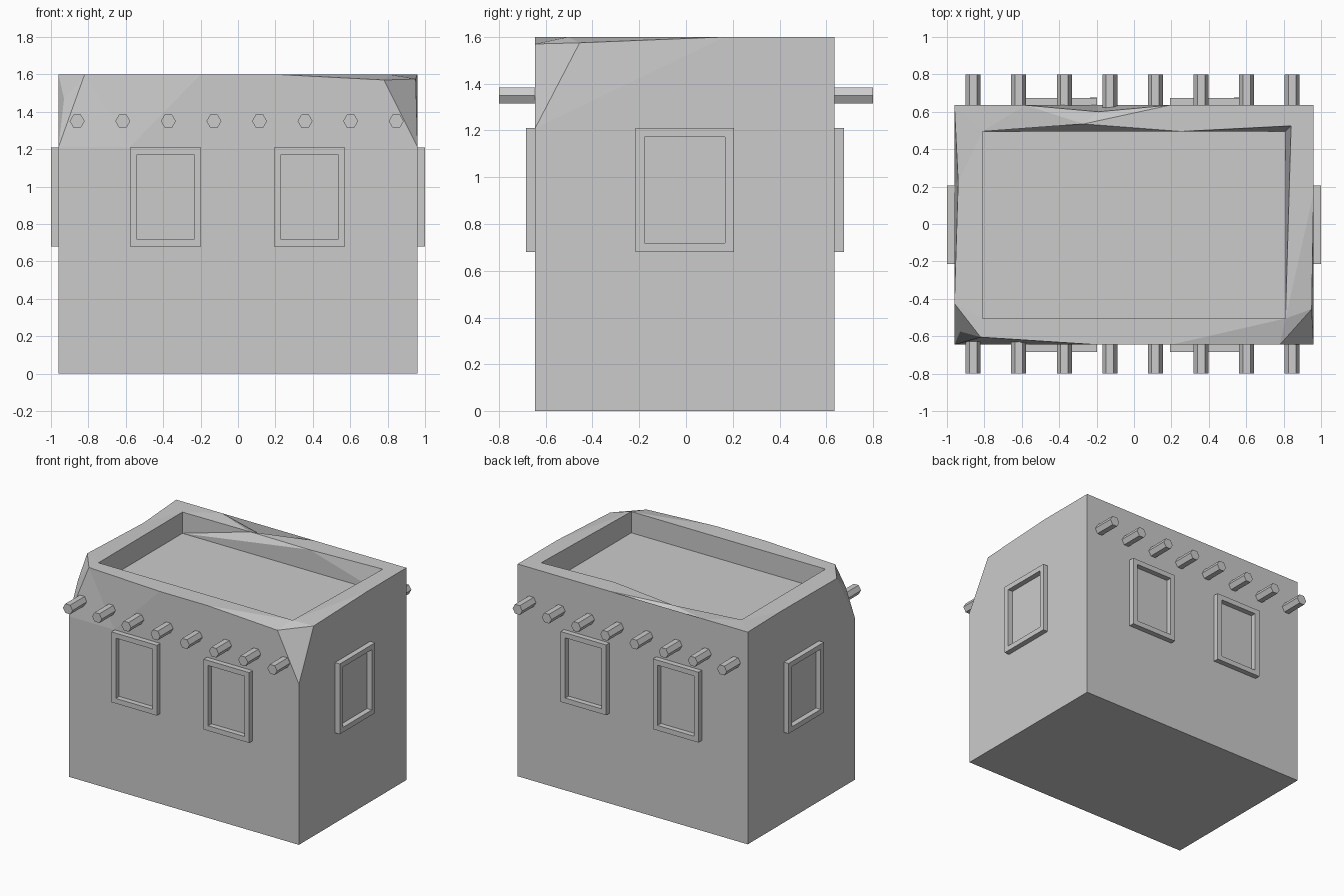
import bpy, bmesh
from math import pi
from mathutils import Matrix, Vector

if "Cube" in bpy.data.objects:
    bpy.data.objects.remove(bpy.data.objects["Cube"])

OFFSET_Y = -0.005   # walls sit a touch forward of the beam centre


def finish(bm, name):
    bmesh.ops.recalc_face_normals(bm, faces=bm.faces)
    mesh = bpy.data.meshes.new(name)
    bm.to_mesh(mesh)
    bm.free()
    ob = bpy.data.objects.new(name, mesh)
    bpy.context.collection.objects.link(ob)
    return ob


# Worn adobe walls: box corners, chipped edges and sunken roof
X, Y, T = 0.96, 0.64, 1.6
P = {}
for n, sx, sy in (("1", -1, -1), ("2", 1, -1), ("3", 1, 1), ("4", -1, 1)):
    P["b" + n] = (sx * X, sy * Y, 0)            # base
    P["g" + n] = (sx * .81, sy * .5, 1.44)      # roof floor
    P["i" + n] = (sx * .81, sy * .5, T)         # inner rim
P["i3"] = (.84, .53, T)
P.update(
    # front left chip
    fl=(-X, -Y, 1.21), fm=(-.93, -.57, 1.47), fq=(-.82, -.60, T),
    fa=(-.58, -Y, 1.21), f3=(-.2, -Y, T), f4=(.2, -Y, T),
    # front right chip and the dent below it
    cb=(.78, -Y, 1.57), ca=(X, -Y, 1.21), cd=(.93, -.62, .68),
    ce=(X, -Y, .57), cf=(.6, -Y, .57), cr=(X, -.22, .68), cc=(.95, -.45, 1.575),
    # right and back edge
    r1=(X, .17, T), t3=(X, Y, T), k1=(.19, Y, T), k2=(-.19, .605, 1.535),
    k3=(-.58, Y, T), kb=(-.2, Y, 1.21), t4=(-X, Y, T),
    # left edge
    lm=(-.94, .23, 1.59), lw=(-X, .22, 1.21), lp=(-X, -.42, T),
    # inner back rim
    s1=(-.27, .54, 1.58), s2=(.25, .5, T),
)
FACES = [
    "b1 b4 b3 b2", "g1 g2 g3 g4",
    # front wall
    "b1 b2 ce cf ca cb f4 f3 fa fl", "ce cd cf", "cd ca cf",
    "fa f3 fq", "fl fa fq", "fl fq fm", "fm fq lp", "fl fm lp",
    # right wall
    "b2 b3 t3 r1 ca cr ce", "cc ca r1", "ca cd cr", "cd ce cr", "ca cb cc",
    # back wall
    "b3 b4 t4 k3 kb k1 t3", "k3 kb k2", "k2 kb k1",
    # left wall
    "b4 b1 fl lp lw t4", "lp lm lw", "lm t4 lw",
    # rim
    "fq f3 f4 i2 i1", "f4 cb i2", "cb cc i2", "cc r1 i2", "r1 t3 i3 i2",
    "t3 k1 s2 i3", "k1 s1 s2", "k1 k2 s1", "k2 k3 s1", "k3 i4 s1", "k3 t4 i4",
    "t4 lm i4", "lm lp i1 i4", "lp fq i1",
    # inner walls
    "i1 i2 g2 g1", "i2 i3 g3 g2", "i4 i1 g1 g4",
    "i4 s1 g4", "s1 s2 g4", "s2 g3 g4", "s2 i3 g3",
]
bm = bmesh.new()
V = {k: bm.verts.new(c) for k, c in P.items()}
for f in FACES:
    bm.faces.new([V[k] for k in f.split()])
bmesh.ops.triangulate(bm, faces=[f for f in bm.faces if len(f.verts) > 4])
finish(bm, "adobe_walls").location.y = OFFSET_Y


# Window frames: rectangular ring standing out from the wall
def window_frame(name, centre, half_w, angle):
    hw, hz, t, d = half_w, .265, .038, .04
    bm = bmesh.new()
    rings = []
    for w, h, y in ((hw, hz, .01), (hw, hz, -d), (hw - t, hz - t, -d), (hw - t, hz - t, .01)):
        rings.append([bm.verts.new((sx * w, y, sz * h))
                      for sx, sz in ((-1, -1), (1, -1), (1, 1), (-1, 1))])
    for r in range(4):
        a, b = rings[r], rings[(r + 1) % 4]
        for i in range(4):
            j = (i + 1) % 4
            bm.faces.new((a[i], a[j], b[j], b[i]))
    ob = finish(bm, name)
    ob.location = Vector(centre) + Vector((0, OFFSET_Y, 0))
    ob.rotation_euler.z = angle


WZ = .945
for x, side in ((-.387, "left"), (.383, "right")):
    window_frame("front_window_" + side, (x, -Y, WZ), .19, 0)
    window_frame("back_window_" + side, (x, Y, WZ), .19, pi)
window_frame("right_window", (X, 0, WZ), .21, pi / 2)
window_frame("left_window", (-X, 0, WZ), .21, -pi / 2)

# Hexagonal roof beam ends on front and back
for s, side in ((-1, "front"), (1, "back")):
    for i in range(8):
        bm = bmesh.new()
        bmesh.ops.create_cone(bm, cap_ends=True, segments=6, radius1=.04, radius2=.04, depth=.2)
        # turn so corners point sideways
        co = [v.co.x for v in bm.verts]
        if max(co) < .039:
            bmesh.ops.rotate(bm, verts=bm.verts, matrix=Matrix.Rotation(pi / 6, 3, 'Z'))
        bmesh.ops.rotate(bm, verts=bm.verts, matrix=Matrix.Rotation(pi / 2, 3, 'X'))
        ob = finish(bm, f"{side}_beam_{i + 1}")
        ob.location = (-.86 + i * .2437, s * .7, 1.35)
